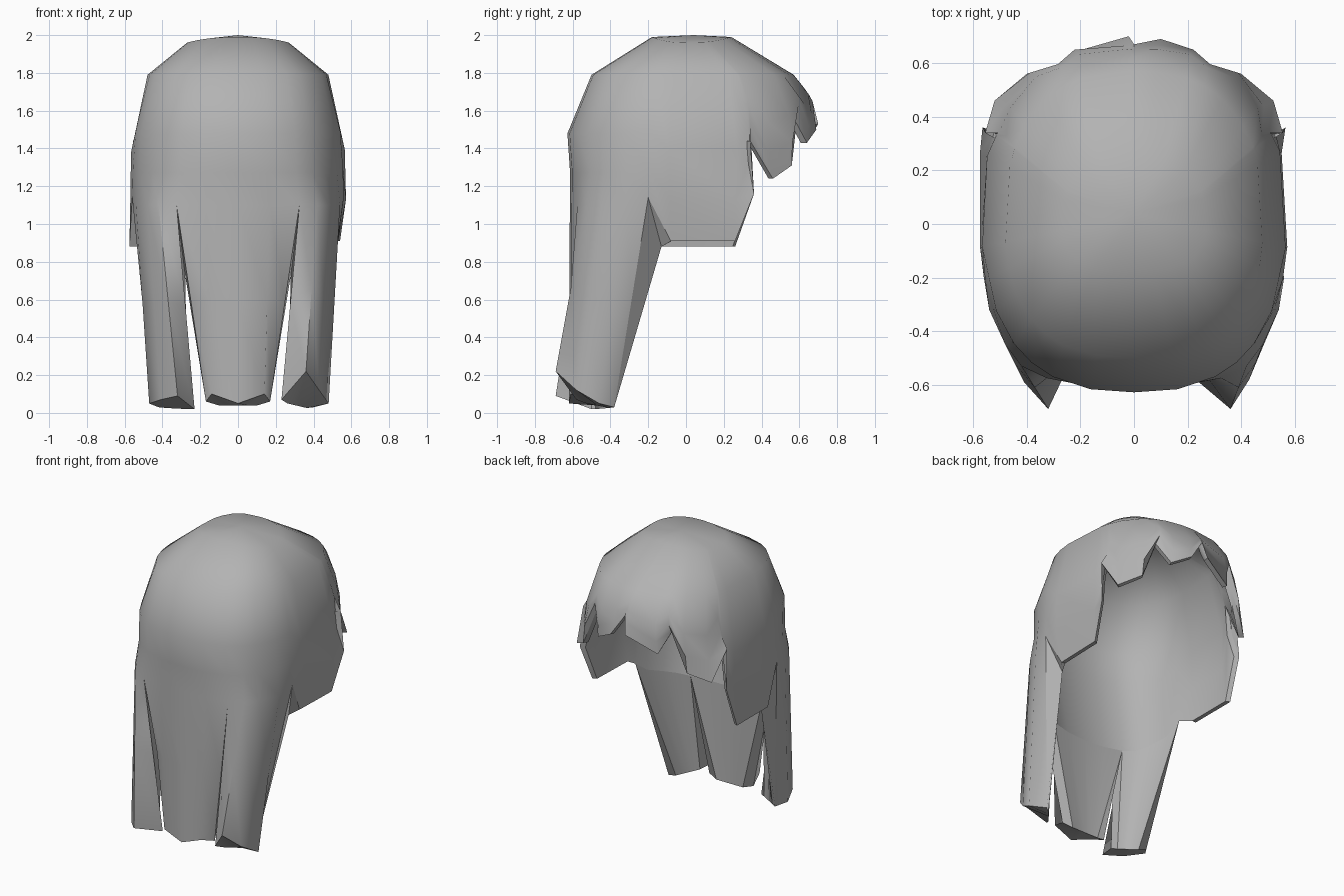
import bpy
import bmesh
from math import atan2, cos, sin, copysign, radians, tau
from mathutils import Vector

if "Cube" in bpy.data.objects:
    bpy.data.objects.remove(bpy.data.objects["Cube"])

hair = bpy.data.materials.new("grey hair")
hair.use_nodes = True
grey = (0.45, 0.45, 0.45, 1)
hair.diffuse_color = grey
hair.node_tree.nodes["Principled BSDF"].inputs["Base Color"].default_value = grey


def finish(bm, name, angle=50):
    mesh = bpy.data.meshes.new(name)
    bm.to_mesh(mesh)
    bm.free()
    mesh.materials.append(hair)
    ob = bpy.data.objects.new(name, mesh)
    bpy.context.collection.objects.link(ob)
    bpy.ops.object.select_all(action='DESELECT')
    ob.select_set(True)
    bpy.context.view_layer.objects.active = ob
    bpy.ops.object.shade_smooth_by_angle(angle=radians(angle))


def mirror(points):
    return [(-x, y, z) for x, y, z in reversed(points)]


def signed_power(v, p):
    return copysign(abs(v) ** p, v)


# Head envelope: height, side, front and back reach
ENVELOPE = [(1.96, .27, .24, .18), (1.79, .48, .57, .50), (1.69, .50, .65, .55),
            (1.46, .565, .69, .635), (1.15, .575, .67, .60), (.8, .55, .67, .62)]


def envelope(t, z):
    for a, b in zip(ENVELOPE, ENVELOPE[1:]):
        if z >= b[0]:
            break
    k = (a[0] - z) / (a[0] - b[0])
    side, front, back = [p + (q - p) * k for p, q in zip(a[1:], b[1:])]
    c, s = signed_power(cos(t), .8), signed_power(sin(t), .8)
    return Vector((side * c, (front if s > 0 else back) * s, z))


# Hem of the cap, counterclockwise: cheek flap, side lock, fringe teeth
flap = [(.56, -.2, 1.14), (.53, -.08, .91), (.54, .26, .91), (.565, .36, 1.16)]
fringe = [(.555, .34, 1.44), (.52, .46, 1.24), (.4, .56, 1.31), (.29, .56, 1.58),
          (.23, .64, 1.43), (.1, .69, 1.5)]
left_half = flap + fringe
right_half = mirror(left_half)
right_half[0] = (-.02, .7, 1.53)
right_half[-3:-1] = [(-.575, .26, .88), (-.575, -.08, .88)]
# Nape line from which the long locks hang
nape = [(-.54, -.32, 1.1), (-.48, -.45, 1.1), (-.42, -.53, 1.1), (-.325, -.575, 1.1),
        (-.17, -.605, 1.1), (0, -.615, 1.1)]
hem = left_half + [(0, .67, 1.65)] + right_half + nape + mirror(nape[:-1])
count = len(hem)
first = len(left_half) * 2  # last hem point of the right flap


def hem_angle(p):
    depth = .67 if p[1] > 0 else .6
    return atan2(signed_power(p[1] / depth, 1.25), signed_power(p[0] / .57, 1.25))


# Columns of points from the crown down to the hem
start_angle = hem_angle(hem[0])
angles = sorted((hem_angle(p) - start_angle) % tau for p in hem)
columns = []
for p, angle in zip(hem, angles):
    t = angle + start_angle
    ring = envelope(t, 1.96)
    ring.z += .03 * sin(t) ** 2
    column = [ring, envelope(t, 1.79)]
    column += [envelope(t, 1.79 + (p[2] - 1.79) * k) for k in (.45, .75)]
    columns.append(column + [Vector(p)])

# Long locks: starting column, tips under each column, underside point
LOCKS = {
    "right_lock": (first, [(-.42, -.38, .03), (-.47, -.45, .05), (-.41, -.59, .07),
                           (-.32, -.69, .09), (-.23, -.5, .02)], (-.32, -.45, .02)),
    "back_lock": (first + 4, [(-.17, -.5, .06), (-.14, -.61, .1), (0, -.62, .05),
                              (.14, -.61, .1), (.17, -.5, .06)], (0, -.45, .01)),
    "left_lock": (first + 8, [(.23, -.58, .07), (.36, -.69, .22), (.43, -.58, .12),
                              (.48, -.46, .05), (.4, -.38, .03)], (.31, -.45, .02)),
}


def strip(bm, a, b):
    for i in range(len(a) - 1):
        bm.faces.new((a[i], b[i], b[i + 1], a[i + 1]))


def tuck(p):
    # where the inside of a lock leaves the lining
    x, y, z = p
    return Vector((x * .86, y * .85 + .04, z - .2 + .3 * y))


# Outer hair: cap and the outside of the locks in one smooth skin
bm = bmesh.new()
crown = bm.verts.new((0, .04, 2))
outer = [[bm.verts.new(p) for p in col] for col in columns]
for i, a in enumerate(outer):
    b = outer[(i + 1) % count]
    bm.faces.new((crown, a[0], b[0]))
    for k in range(len(a) - 1):
        bm.faces.new((a[k], a[k + 1], b[k + 1], b[k]))
for start, tips, under in LOCKS.values():
    top = [outer[(start + i) % count][-1] for i in range(len(tips))]
    middle = [bm.verts.new(v.co.lerp(Vector(p), .5)) for v, p in zip(top, tips)]
    bottom = [bm.verts.new(p) for p in tips]
    strip(bm, top, middle)
    strip(bm, middle, bottom)
finish(bm, "hair_outer", 60)

# Lining: inner face of the cap with a rim along the hem
bm = bmesh.new()
inner_crown = bm.verts.new((0, .04, 1.97))
rows = []
for i, col in enumerate(columns):
    inside = [Vector((p.x * .95, p.y * .95, p.z - .03 * max(0, (p.z - 1.4) / .6))) for p in col]
    if i >= first or i == 0:
        inside[-1] = tuck(col[-1])
    rows.append([bm.verts.new(p) for p in inside + [col[-1]]])
for i, a in enumerate(rows):
    b = rows[(i + 1) % count]
    bm.faces.new((inner_crown, b[0], a[0]))
    rim = 0 if i >= first else 1
    for k in range(len(a) - 2 + rim):
        bm.faces.new((a[k], b[k], b[k + 1], a[k + 1]))
finish(bm, "hair_lining")

# Inside face, side walls and underside of each lock
for name, (start, tips, under) in LOCKS.items():
    bm = bmesh.new()
    tops = [hem[(start + i) % count] for i in range(len(tips))]
    last = len(tips) - 1
    inner_top = [bm.verts.new(tuck(p)) for p in tops]
    chord = [Vector(tips[0]).lerp(Vector(tips[-1]), i / last) for i in range(len(tips))]
    inner_end = [bm.verts.new(p.lerp(Vector(under), .4)) for p in chord]
    ends = [bm.verts.new(p) for p in tips]
    strip(bm, inner_end, inner_top)
    strip(bm, ends, inner_end)
    bm.faces.new((bm.verts.new(tops[0]), inner_top[0], inner_end[0], ends[0]))
    bm.faces.new((bm.verts.new(tops[-1]), ends[-1], inner_end[-1], inner_top[-1]))
    finish(bm, name + "_inside")
